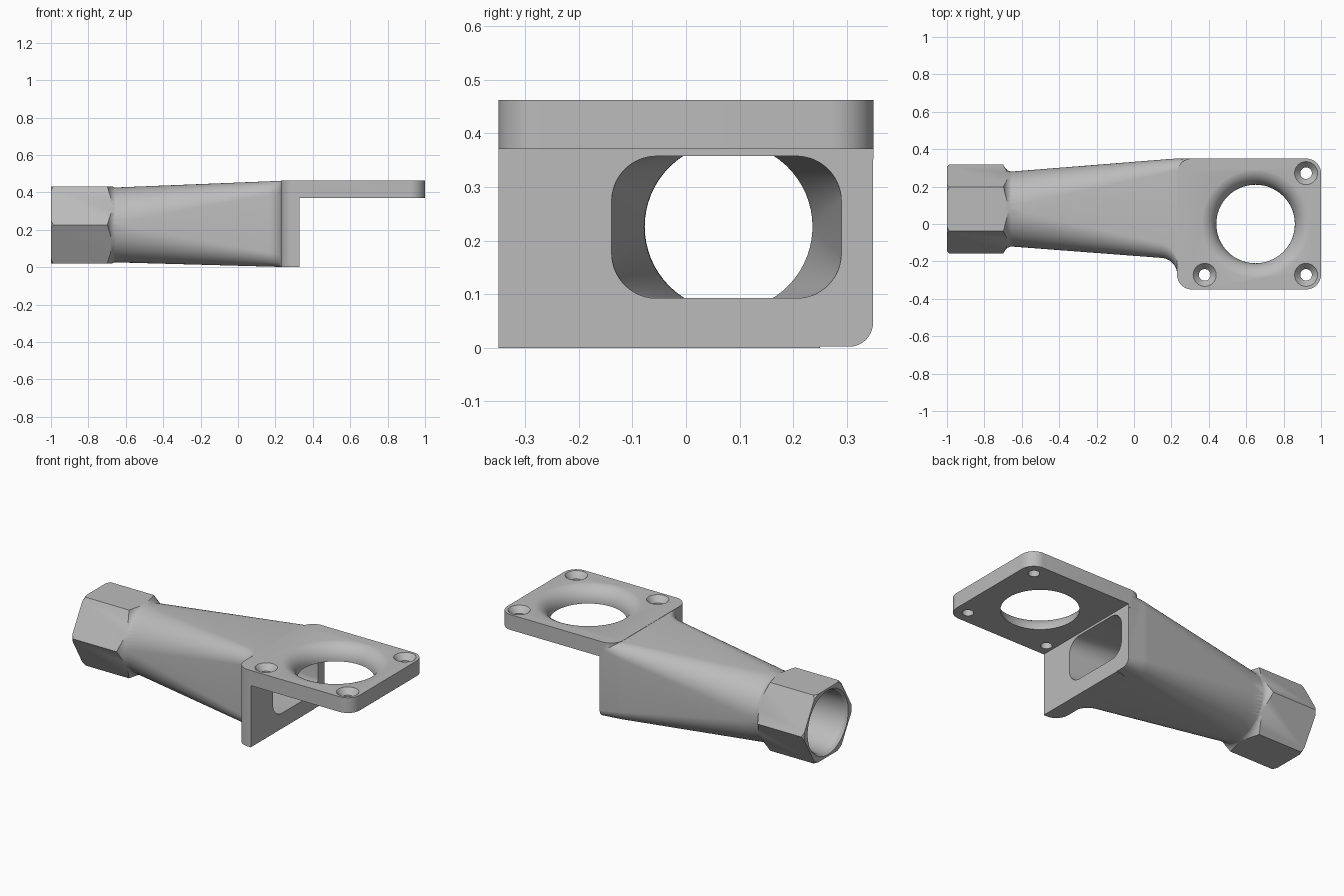
import bpy, bmesh, math

cube = bpy.data.objects.get("Cube")
if cube:
    bpy.data.objects.remove(cube, do_unlink=True)

metal = bpy.data.materials.new("cast_grey")
metal.use_nodes = True
grey = (0.5, 0.5, 0.5, 1)
metal.diffuse_color = grey
metal.node_tree.nodes["Principled BSDF"].inputs["Base Color"].default_value = grey

AXIS_Y, AXIS_Z = 0.08, 0.226
TOP, UNDER = 0.4625, 0.371


def rounded_rect(u0, u1, v0, v1, r, steps=16):
    """Counter-clockwise rounded rectangle; a circle when r is half its size."""
    corners = [(u1 - r, v1 - r), (u0 + r, v1 - r), (u0 + r, v0 + r), (u1 - r, v0 + r)]
    pts = []
    for k, (cu, cv) in enumerate(corners):
        for i in range(steps):
            a = math.pi / 2 * (k + i / (steps - 0.5))
            pts.append((cu + r * math.cos(a), cv + r * math.sin(a)))
    return pts


def circle(cu, cv, r, n=64):
    return [(cu + r * math.cos(math.tau * i / n), cv + r * math.sin(math.tau * i / n))
            for i in range(n)]


def along_x(x, pts):
    return [(x, u, v) for u, v in pts]


def along_z(z, pts):
    return [(u, v, z) for u, v in pts]


def skin(name, rings):
    """Closed solid through a list of equal-length rings."""
    bm = bmesh.new()
    loops = [[bm.verts.new(p) for p in ring] for ring in rings]
    for a, b in zip(loops, loops[1:]):
        for i in range(len(a)):
            j = (i + 1) % len(a)
            bm.faces.new((a[i], a[j], b[j], b[i]))
    bm.faces.new(loops[0][::-1])
    bm.faces.new(loops[-1])
    bmesh.ops.recalc_face_normals(bm, faces=bm.faces)
    mesh = bpy.data.meshes.new(name)
    bm.to_mesh(mesh)
    bm.free()
    mesh.materials.append(metal)
    ob = bpy.data.objects.new(name, mesh)
    bpy.context.collection.objects.link(ob)
    return ob


def combine(target, tool, operation):
    """Apply a boolean and discard the tool."""
    mod = target.modifiers.new("bool", 'BOOLEAN')
    mod.operation, mod.object, mod.solver = operation, tool, 'EXACT'
    bpy.context.view_layer.objects.active = target
    bpy.ops.object.modifier_apply(modifier=mod.name)
    bpy.data.objects.remove(tool, do_unlink=True)


# Tapered body: round neck growing into a rounded box, flared to the flange in front
def body_ring(x):
    t = min(max((x + 0.66) / 0.87, 0), 1)
    s = min(max((x - 0.15) / 0.08, 0), 1)
    flare = 0.08 * (1 - math.sqrt(1 - s * s))
    r = 0.199 - 0.129 * t - 0.025 * min(max((x - 0.21) / 0.12, 0), 1)
    return along_x(x, rounded_rect(-0.12 - 0.066 * t - flare, 0.28 + 0.069 * t,
                                   0.026 - 0.024 * t, 0.426 + 0.035 * t, r))


stations = [-0.8] + [-0.66 + 0.081 * i for i in range(11)]
stations += [0.15 + 0.08 * math.sin(math.pi / 2 * i / 8) for i in range(1, 9)]
housing = skin("housing", [body_ring(x) for x in stations + [0.33, 0.4]])

# Hexagonal collar with turned chamfers
collar = skin("collar", [along_x(x, circle(AXIS_Y, AXIS_Z, 0.237, 6)) for x in (-1, -0.6)])
turned = [(-1.01, 0.215), (-0.985, 0.24), (-0.7, 0.24), (-0.69, 0.222),
          (-0.678, 0.208), (-0.655, 0.198)]
combine(collar, skin("turning", [along_x(x, circle(AXIS_Y, AXIS_Z, r)) for x, r in turned]),
        'INTERSECT')
combine(housing, collar, 'UNION')

# Upright flange and horizontal mounting plate
flange = skin("flange", [along_z(z, rounded_rect(0.23, 0.6, -0.35, 0.25, 0.08))
                         for z in (0, 0.42)])
combine(housing, flange, 'UNION')
plate = skin("plate", [along_z(z, rounded_rect(0.23, 1, -0.35, 0.35, 0.08))
                       for z in (UNDER - 0.02, TOP)])
combine(housing, plate, 'UNION')
clearance = skin("clearance", [along_z(z, rounded_rect(0.33, 1.3, -0.6, 0.6, 0.01))
                               for z in (-0.2, UNDER)])
combine(housing, clearance, 'DIFFERENCE')

# Bore: tapered socket, then round passage blending to a rounded window
bore = [along_x(x, circle(AXIS_Y, AXIS_Z, r))
        for x, r in ((-1.01, 0.2), (-0.985, 0.182), (-0.69, 0.157))]
for i in range(13):
    t = i / 12
    bore.append(along_x(-0.6 + 0.95 * t, rounded_rect(
        -0.078 - 0.062 * t, 0.236 + 0.055 * t, 0.069 + 0.024 * t, 0.383 - 0.026 * t,
        0.157 - 0.075 * t)))
combine(housing, skin("bore", bore), 'DIFFERENCE')

# Flared opening through the plate
flare = [(UNDER - 0.05, 0.21)]
for i in range(13):
    a = math.radians(82) * i / 12
    flare.append((UNDER + 0.0925 * math.sin(a), 0.21 + 0.09 * (1 - math.cos(a))))
flare.append((TOP + 0.02, 0.32))
combine(housing, skin("opening", [along_z(z, circle(0.65, 0, r)) for z, r in flare]),
        'DIFFERENCE')

# Countersunk screw holes
screw = [(UNDER - 0.03, 0.031), (TOP - 0.035, 0.031), (TOP + 0.005, 0.066)]
for x, y in ((0.92, 0.272), (0.92, -0.272), (0.378, -0.272)):
    combine(housing, skin("screw_hole", [along_z(z, circle(x, y, r, 32)) for z, r in screw]),
            'DIFFERENCE')

# Smooth shading with sharp edges kept
bpy.ops.object.select_all(action='DESELECT')
housing.select_set(True)
bpy.context.view_layer.objects.active = housing
bpy.ops.object.shade_smooth_by_angle(angle=math.radians(30))
